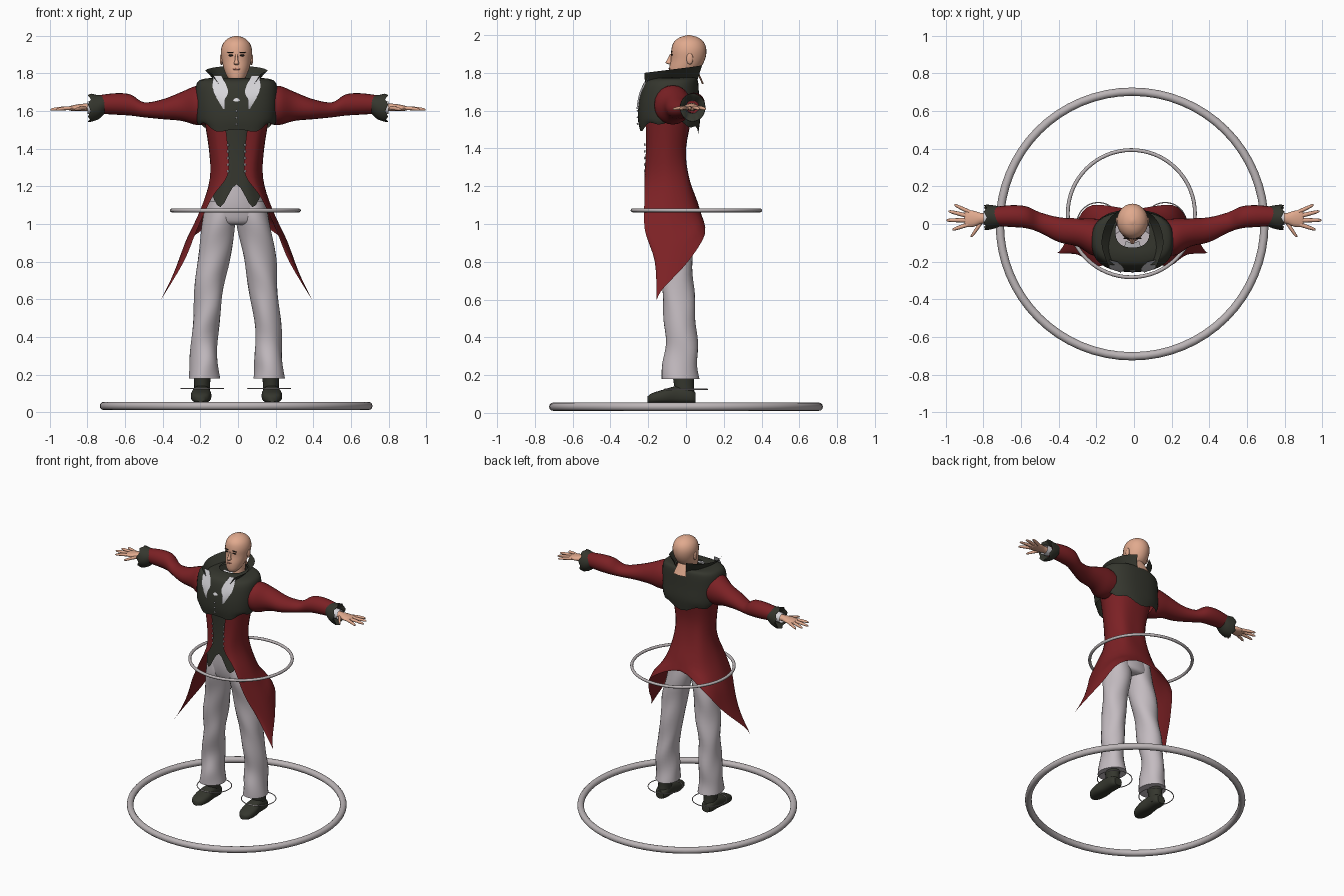
import bpy, bmesh, math
from mathutils import Vector

if "Cube" in bpy.data.objects:
    bpy.data.objects.remove(bpy.data.objects["Cube"])

CX = -0.008          # the body stands a touch off centre
SIDES = (("left", 1), ("right", -1))
made = []


def material(name, rgb):
    m = bpy.data.materials.new(name)
    m.use_nodes = True
    m.diffuse_color = (*rgb, 1)
    m.node_tree.nodes["Principled BSDF"].inputs["Base Color"].default_value = (*rgb, 1)
    return m


RED = material("coat red", (0.2, 0.015, 0.018))
DARK = material("dark olive", (0.035, 0.037, 0.027))
PALE = material("trouser grey", (0.55, 0.5, 0.53))
STEEL = material("ring grey", (0.5, 0.46, 0.47))
SKIN = material("skin", (0.75, 0.4, 0.27))
SHIRT = material("shirt white", (0.68, 0.67, 0.7))
BLACK = material("eye black", (0.02, 0.015, 0.012))
LIP = material("lip", (0.5, 0.2, 0.15))


def refine(pts, n):
    """Smooth curve through the points, n steps per span."""
    out = []
    for i in range(len(pts) - 1):
        a, b, c = pts[max(i - 1, 0)], pts[i], pts[i + 1]
        d = pts[min(i + 2, len(pts) - 1)]
        for k in range(n):
            t = k / n
            out.append(b + (c - a) * t / 2 + (a * 2 - b * 5 + c * 4 - d) * t * t / 2
                       + (b * 3 - a - c * 3 + d) * t ** 3 / 2)
    return out + [pts[-1]]


def skin(name, rows, mat, closed=False, cap=False, across=1, along=4, sx=1, cx=CX, wrinkle=0):
    """Surface through rows of points, optionally flipped to the other side."""
    rows = [refine(r, across) for r in rows]
    rows = list(zip(*[refine(c, along) for c in zip(*rows)]))
    bm = bmesh.new()
    grid = []
    for r in rows:
        grid.append([bm.verts.new((sx * v.x + wrinkle * math.sin(19 * v.z + 30 * v.y),
                                   v.y + wrinkle * math.sin(27 * v.z + 25 * v.x), v.z))
                     for v in r])
    n = len(grid[0])
    for r, q in zip(grid, grid[1:]):
        for i in range(n if closed else n - 1):
            j = (i + 1) % n
            bm.faces.new((r[i], r[j], q[j], q[i]))
    if cap:
        bm.faces.new(grid[0])
        bm.faces.new(grid[-1])
    bmesh.ops.recalc_face_normals(bm, faces=bm.faces)
    me = bpy.data.meshes.new(name)
    bm.to_mesh(me)
    bm.free()
    me.materials.append(mat)
    ob = bpy.data.objects.new(name, me)
    ob.location.x = cx
    bpy.context.collection.objects.link(ob)
    made.append(ob)
    return ob


def ring(x, y, z, ra, rb, axis="z", n=20, power=1, hem=0):
    pts = []
    for i in range(n):
        a = math.tau * i / n
        c, s = [math.copysign(abs(f) ** power, f) for f in (math.cos(a), math.sin(a))]
        w = hem * math.sin(7 * a)
        pts.append(Vector({"z": (x + ra * c, y + rb * s, z + w),
                           "x": (x + w, y + ra * c, z + rb * s),
                           "y": (x + ra * c, y + w, z + rb * s)}[axis]))
    return pts


def tube(name, table, mat, axis="z", cap=True, power=1, n=20, **kw):
    return skin(name, [ring(*t, axis=axis, power=power, n=n) for t in table],
                mat, closed=True, cap=cap, **kw)


def both(half):
    """Extend a half row, ending on the middle line, across to the other side."""
    half = [Vector(p) for p in half]
    return half + [Vector((-p.x, p.y, p.z)) for p in reversed(half[:-1])]


def blob(name, loc, scale, mat, cx=CX):
    bpy.ops.mesh.primitive_uv_sphere_add(segments=16, ring_count=10, radius=1,
                                         location=(loc[0] + cx, *loc[1:]))
    ob = bpy.context.object
    ob.name, ob.scale = name, scale
    ob.data.materials.append(mat)
    made.append(ob)


def hoop(name, loc, major, minor):
    bpy.ops.mesh.primitive_torus_add(location=loc, major_radius=major, minor_radius=minor,
                                     major_segments=64, minor_segments=12)
    bpy.context.object.name = name
    bpy.context.object.data.materials.append(STEEL)
    made.append(bpy.context.object)


# Hoops
hoop("ground_ring", (-0.01, 0, 0.033), 0.703, 0.022)
hoop("waist_ring", (-0.014, 0.055, 1.072), 0.338, 0.01)

# Head and neck
tube("head", [(0, -.05, 1.752, .02, .025), (0, -.04, 1.775, .045, .048),
              (0, -.01, 1.82, .066, .08), (0, .01, 1.87, .078, .09),
              (0, .015, 1.92, .083, .093), (0, .015, 1.96, .071, .081),
              (0, .015, 1.987, .043, .05), (0, .015, 2, .006, .007)], SKIN, n=28)
tube("neck", [(0, -.01, 1.66, .06, .06), (0, .005, 1.74, .05, .055),
              (0, .01, 1.84, .05, .055)], SKIN)
skin("nape", [both([(.03, .05, 1.82), (0, .06, 1.82)]),
              both([(.05, .085, 1.74), (0, .095, 1.74)])], SKIN)
tube("nose", [(0, -.078, 1.9, .006, .006), (0, -.088, 1.87, .009, .012),
              (0, -.09, 1.853, .014, .018), (0, -.08, 1.845, .008, .01)], SKIN, n=12)
blob("mouth", (0, -.087, 1.823), (.022, .005, .005), LIP)

# Waistcoat and hips
skin("waistcoat", [both([(.12, -.14, 1.56), (.06, -.195, 1.56), (0, -.205, 1.56)]),
                   both([(.12, -.14, 1.4), (.06, -.19, 1.4), (0, -.2, 1.4)]),
                   both([(.12, -.15, 1.25), (.06, -.2, 1.25), (0, -.205, 1.25)]),
                   both([(.14, -.15, 1.18), (.085, -.205, 1.09), (0, -.208, 1.21)])],
     DARK, across=4)
tube("hips", [(0, -.1, 1.28, .11, .08), (0, -.085, 1.12, .145, .1),
              (0, -.07, 1.02, .17, .097), (0, -.07, .995, .1, .07)], PALE)

# Tailcoat: open at the front, sweeping down to a point on each side
skin("tailcoat", [both(r) for r in (
    [(.07, -.215, 1.6), (.14, -.19, 1.6), (.18, -.09, 1.6), (.13, .01, 1.6), (0, .04, 1.6)],
    [(.045, -.212, 1.4), (.11, -.19, 1.4), (.147, -.1, 1.4), (.1, -.015, 1.4), (0, 0, 1.4)],
    [(.047, -.22, 1.26), (.1, -.2, 1.25), (.142, -.1, 1.24), (.1, 0, 1.25), (0, .015, 1.25)],
    [(.13, -.22, 1.14), (.165, -.19, 1.1), (.19, -.08, 1.08), (.14, .04, 1.08), (0, .06, 1.12)],
    [(.21, -.218, .97), (.24, -.17, .93), (.265, -.05, .92), (.2, .07, 1), (0, .075, 1.07)],
    [(.28, -.165, .8), (.31, -.14, .78), (.29, -.02, .85), (.21, .095, .96), (0, .08, 1.05)],
    [(.4, -.155, .6), (.37, -.12, .66), (.3, .01, .8), (.215, .1, .945), (0, .08, 1.04)])],
    RED, across=4)

# Short cape with an uneven hem, raised over the arms
cape = [ring(*t, power=.8, n=40) for t in (
    (0, -.04, 1.775, .09, .085), (0, -.06, 1.772, .17, .115), (0, -.08, 1.745, .212, .145),
    (0, -.09, 1.65, .22, .16), (0, -.09, 1.56, .215, .165))]
cape.append(ring(0, -.09, 1.49, .205, .155, power=.8, n=40, hem=.012))
for p in cape[-1]:
    p.z += 1.2 * p.x ** 2
skin("cape", cape, DARK, closed=True)
skin("cravat", [both([(.035, -.09, 1.77), (0, -.1, 1.77)]),
                both([(.06, -.2, 1.725), (0, -.215, 1.72)]),
                both([(.025, -.245, 1.66), (0, -.255, 1.65)])], SHIRT, across=3)
for i in range(3):
    blob(f"cape_button_{i + 1}", (0, -.257, 1.53 + .035 * i), (.005, .004, .005), SHIRT)

for side, s in SIDES:
    # Face
    blob(side + "_eye", (s * .031, -.076, 1.896), (.013, .004, .005), BLACK)
    blob(side + "_eyebrow", (s * .032, -.076, 1.912), (.018, .004, .003), BLACK)
    blob(side + "_ear", (s * .08, .02, 1.875), (.009, .018, .03), SKIN)

    # Collar and shirt frill
    skin(side + "_collar", [
        [Vector(p) for p in ((.06, -.215, 1.69), (.1, -.1, 1.75), (.085, 0, 1.76), (.035, .06, 1.76))],
        [Vector(p) for p in ((.13, -.22, 1.8), (.165, -.1, 1.815), (.13, .02, 1.83), (.05, .085, 1.84))]],
        DARK, across=4, sx=s)
    skin(side + "_frill", [
        [Vector((a, y, z)), Vector((b, y + .01, z))] for a, b, y, z in (
            (.08, .125, -.2, 1.79), (.045, .125, -.24, 1.71), (.06, .1, -.255, 1.66),
            (.06, .07, -.262, 1.61))], SHIRT, across=3, sx=s)
    for i in range(5):
        blob(f"{side}_coat_button_{i + 1}", (s * .045, -.218, 1.28 + .035 * i),
             (.005, .004, .008), SHIRT)

    # Trouser leg and shoe
    tube(side + "_trouser_leg", [
        (.085, -.08, 1.12, .075, .09), (.092, -.07, 1, .088, .096), (.125, -.05, .8, .085, .085),
        (.15, -.04, .6, .074, .085), (.17, -.025, .4, .07, .084), (.172, -.03, .26, .075, .092),
        (.172, -.03, .18, .083, .1)], PALE, sx=s, wrinkle=.004, along=6, n=24)
    tube(side + "_shoe", [
        (.19, -.205, .07, .02, .016), (.19, -.18, .077, .045, .027), (.188, -.12, .086, .055, .037),
        (.186, -.05, .095, .047, .046), (.185, .02, .088, .045, .039), (.185, .05, .08, .03, .028)],
        DARK, axis="y", power=.75, sx=s)
    tube(side + "_shoe_shaft", [(.183, 0, .07, .043, .05), (.183, -.01, .14, .042, .052),
                                (.18, -.015, .23, .048, .06)], DARK, sx=s)
    hoop(side + "_ankle_ring", (s * .178 - .012, 0, .125), .114, .003)

    # Sleeve and flared cuff
    tube(side + "_sleeve", [
        (.17, -.07, 1.63, .095, .1), (.225, -.068, 1.63, .097, .103), (.3, -.045, 1.625, .075, .077),
        (.4, -.03, 1.61, .066, .053), (.5, .008, 1.607, .054, .04), (.57, .035, 1.632, .058, .056),
        (.65, .042, 1.638, .058, .057), (.75, .04, 1.635, .05, .048)],
        RED, axis="x", sx=s, cx=0)
    cuff = [ring(.71, .04, 1.635, .052, .05, "x", 28), ring(.745, .037, 1.62, .062, .065, "x", 28),
            ring(.79, .035, 1.617, .066, .074, "x", 28, hem=.008),
            ring(.755, .035, 1.62, .035, .035, "x", 28)]
    skin(side + "_cuff", cuff, DARK, closed=True, sx=s, cx=0)
    tube(side + "_shirt_cuff", [(.76, .033, 1.62, .036, .034), (.8, .032, 1.618, .037, .034)],
         SHIRT, axis="x", sx=s, cx=0, cap=False)

    # Hand
    tube(side + "_palm", [
        (.76, .032, 1.62, .026, .022), (.81, .03, 1.62, .028, .02), (.85, .028, 1.618, .042, .018),
        (.89, .028, 1.615, .045, .013), (.9, .028, 1.615, .038, .008)],
        SKIN, axis="x", sx=s, cx=0)
    fingers = {"little": (.87, .062, .955, .102), "ring": (.88, .042, .985, .068),
               "middle": (.88, .02, .997, .02), "index": (.88, -.002, .965, -.03),
               "thumb": (.81, .012, .865, -.07)}
    for finger, (x, y, tx, ty) in fingers.items():
        dx, dy = tx - x, ty - y
        tube(f"{side}_{finger}_finger", [
            (x + dx * t, y + dy * t, 1.616 - .008 * t * t, r, r * .9)
            for t, r in ((0, .012), (.5, .011), (.9, .008), (1, .003))],
            SKIN, axis="y" if finger == "thumb" else "x", sx=s, cx=0, n=10, along=2)

# Smooth shading with crisp edges
bpy.ops.object.select_all(action="DESELECT")
for ob in made:
    ob.select_set(True)
bpy.context.view_layer.objects.active = made[0]
bpy.ops.object.shade_smooth_by_angle(angle=math.radians(50))
